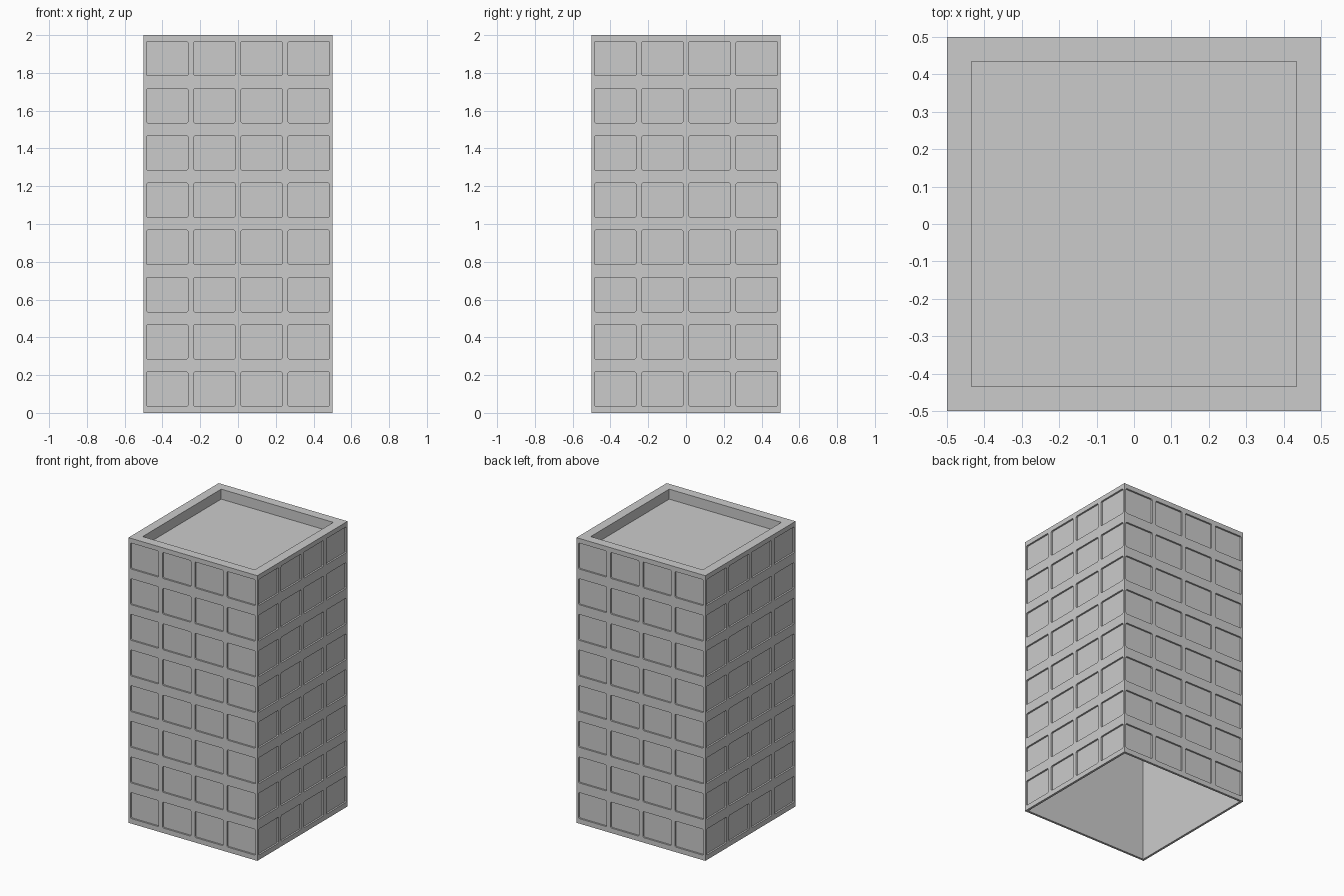
import bpy, bmesh
from math import pi
from mathutils import Matrix, Vector

if "Cube" in bpy.data.objects:
    bpy.data.objects.remove(bpy.data.objects["Cube"])


def make_object(name, bm):
    bmesh.ops.recalc_face_normals(bm, faces=bm.faces)
    mesh = bpy.data.meshes.new(name)
    bm.to_mesh(mesh)
    bm.free()
    obj = bpy.data.objects.new(name, mesh)
    bpy.context.collection.objects.link(obj)
    return obj


def skin(bm, rings):
    """Join closed rings of points with quads and cap both ends."""
    loops = [[bm.verts.new(p) for p in ring] for ring in rings]
    n = len(loops[0])
    for a, b in zip(loops, loops[1:]):
        for i in range(n):
            j = (i + 1) % n
            bm.faces.new((a[i], a[j], b[j], b[i]))
    bm.faces.new(loops[0])
    bm.faces.new(loops[-1])


# Tower shell: open underneath, outer walls, parapet and sunken roof
profile = [(0.484, 1.915), (0.484, 0), (0.5, 0), (0.5, 2), (0.435, 2), (0.435, 1.93)]
bm = bmesh.new()
skin(bm, [[(-r, -r, z), (r, -r, z), (r, r, z), (-r, r, z)] for r, z in profile])
tower = make_object("tower_walls", bm)

# Window recesses: 4 columns by 8 floors on each side, corners slightly clipped
W, H, C, DEPTH = 0.11, 0.091, 0.006, 0.012
outline = [(-W + C, -H), (W - C, -H), (W, -H + C), (W, H - C),
           (W - C, H), (-W + C, H), (-W, H - C), (-W, -H + C)]
bm = bmesh.new()
for side in range(4):
    turn = Matrix.Rotation(side * pi / 2, 3, 'Z')
    for col in range(4):
        for floor in range(8):
            cx, cz = -0.375 + 0.25 * col, 0.126 + 0.25 * floor
            skin(bm, [[turn @ Vector((cx + x, y, cz + z)) for x, z in outline]
                      for y in (-0.5 + DEPTH, -0.54)])
cutter = make_object("window_cutter", bm)
cutter.hide_render = True

# Cut the windows and discard the helper
mod = tower.modifiers.new("windows", 'BOOLEAN')
mod.operation = 'DIFFERENCE'
mod.solver = 'EXACT'
mod.object = cutter
bpy.context.view_layer.objects.active = tower
bpy.ops.object.modifier_apply(modifier=mod.name)
bpy.data.objects.remove(cutter)
